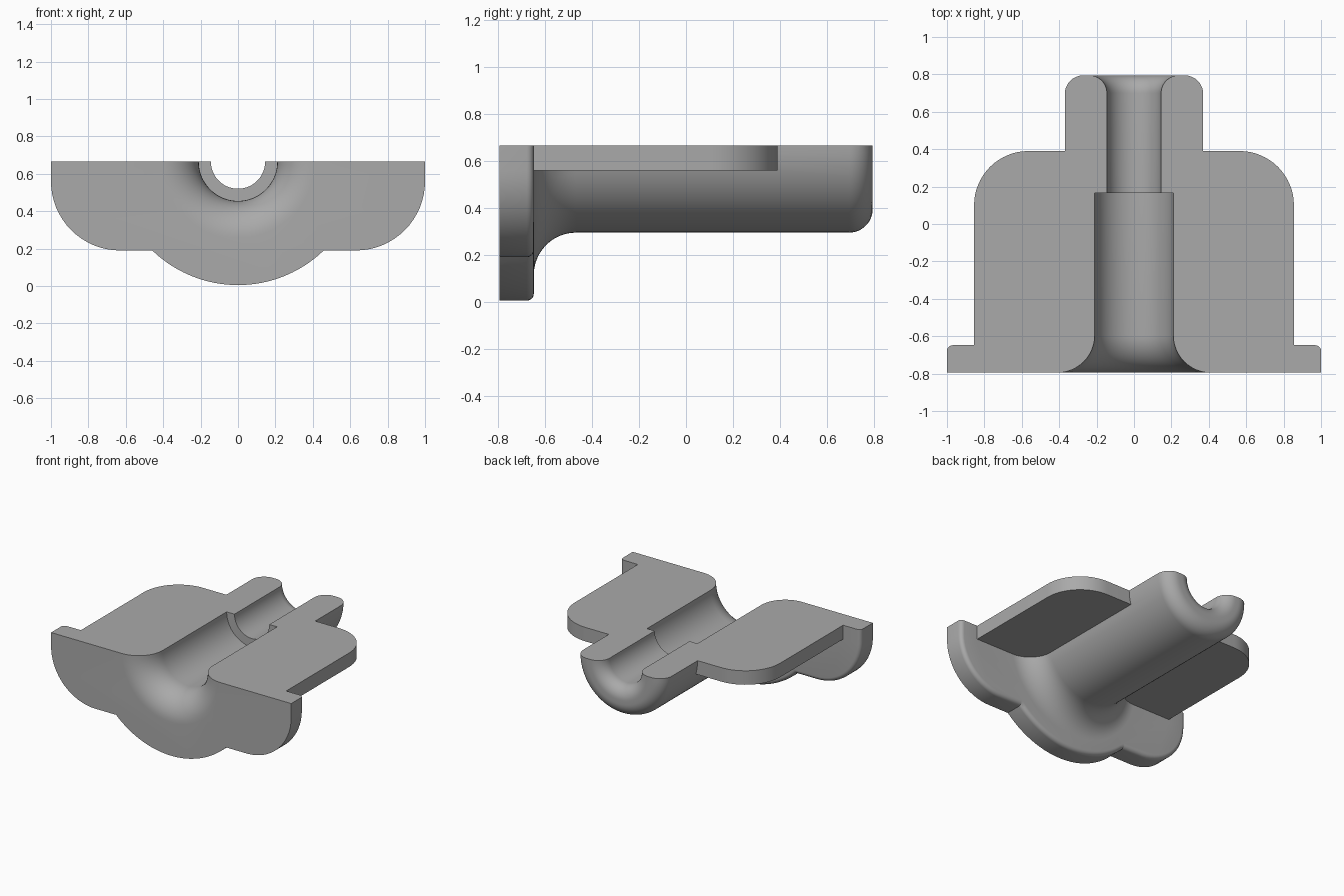
import bpy, bmesh
from math import sin, cos, radians
from mathutils import Vector, Matrix

if "Cube" in bpy.data.objects:
    bpy.data.objects.remove(bpy.data.objects["Cube"])

TOP = 0.665                     # parting plane, holds the bore axis
FRONT, BACK = -0.795, 0.795
FLANGE_BACK = -0.648

grey = bpy.data.materials.new("plain_grey")
grey.use_nodes = True
grey.diffuse_color = (0.4, 0.4, 0.4, 1)
grey.node_tree.nodes["Principled BSDF"].inputs["Base Color"].default_value = (0.4, 0.4, 0.4, 1)


def arc(cx, cy, r, a0, a1, n=12):
    angles = [radians(a0 + (a1 - a0) * i / n) for i in range(n + 1)]
    return [(cx + r * cos(a), cy + r * sin(a)) for a in angles]


def finish(bm, name):
    bmesh.ops.remove_doubles(bm, verts=bm.verts, dist=1e-5)
    bmesh.ops.recalc_face_normals(bm, faces=bm.faces)
    mesh = bpy.data.meshes.new(name)
    bm.to_mesh(mesh)
    bm.free()
    mesh.materials.append(grey)
    obj = bpy.data.objects.new(name, mesh)
    bpy.context.collection.objects.link(obj)
    return obj


def revolve(name, profile, steps=72):
    """Turn a (radius, y) profile around the bore axis."""
    bm = bmesh.new()
    verts = [bm.verts.new((r, y, TOP)) for r, y in profile]
    edges = [bm.edges.new(pair) for pair in zip(verts, verts[1:])]
    bmesh.ops.spin(bm, geom=verts + edges, cent=(0, 0, TOP), axis=(0, 1, 0),
                   angle=radians(360), steps=steps)
    return finish(bm, name)


def extrude(name, half, place, depth, bevel=0):
    """Mirror a half outline in x, extrude it and round its far rim."""
    outline = half + [(-x, v) for x, v in reversed(half) if x > 1e-6]
    bm = bmesh.new()
    face = bm.faces.new([bm.verts.new(place(x, v)) for x, v in outline])
    out = bmesh.ops.extrude_face_region(bm, geom=[face])["geom"]
    moved = [g for g in out if isinstance(g, bmesh.types.BMVert)]
    bmesh.ops.translate(bm, verts=moved, vec=depth)
    if bevel:
        rim = [g for g in out if isinstance(g, bmesh.types.BMEdge)]
        bmesh.ops.bevel(bm, geom=rim, offset=bevel, segments=5, profile=0.5,
                        affect='EDGES', clamp_overlap=False)
    return finish(bm, name)


# Flange: square shoulders, round lower corners and a central bulge
flange_half = arc(0, TOP, 0.66, -90, -46, 20) + [(0.46, 0.19)]
flange_half += arc(0.63, 0.56, 0.37, -90, 0, 16) + [(1, 0.9)]
flange = extrude("flange", flange_half, lambda x, v: (x, FRONT, v),
                 Vector((0, FLANGE_BACK - FRONT, 0)), bevel=0.03)

# Side plate with rounded rear corners
plate_half = [(0.855, -0.72)] + arc(0.565, 0.1, 0.29, 0, 90, 16)
plate = extrude("side_plate", plate_half, lambda x, v: (x, v, 0.56), Vector((0, 0, 0.25)))

# Tube with a fillet into the flange and a rounded rear lip
tube = revolve("tube", [(0, -0.72), (0.55, -0.72)]
               + arc(0.55, -0.468, 0.18, -90, -180)
               + arc(0.27, BACK - 0.1, 0.1, 0, 90) + [(0, BACK)])

# Stepped bore, flared at both mouths
bore = revolve("bore_cutter", [(0, -0.9), (0.41, -0.9)]
               + arc(0.41, FRONT + 0.2, 0.2, -90, -180)
               + [(0.21, 0.165), (0.145, 0.165)]
               + arc(0.24, BACK - 0.095, 0.095, 180, 90) + [(0.24, 0.9), (0, 0.9)])

# Block that trims everything above the parting plane
bm = bmesh.new()
bmesh.ops.create_cube(bm, size=1, matrix=Matrix.Translation((0, 0, TOP + 1))
                      @ Matrix.Diagonal((3, 3, 2, 1)))
trim = finish(bm, "trim_cutter")

# Join the solids, then cut the bore and the flat top
body = flange
body.name = "half_flanged_bushing"
bpy.ops.object.select_all(action='DESELECT')
bpy.context.view_layer.objects.active = body
body.select_set(True)
for other, mode in ((tube, 'UNION'), (plate, 'UNION'),
                    (bore, 'DIFFERENCE'), (trim, 'DIFFERENCE')):
    other.hide_render = True
    mod = body.modifiers.new(other.name, 'BOOLEAN')
    mod.operation = mode
    mod.solver = 'EXACT'
    mod.object = other
    bpy.ops.object.modifier_apply(modifier=mod.name)
    bpy.data.objects.remove(other)

bpy.ops.object.shade_smooth_by_angle(angle=radians(30))
